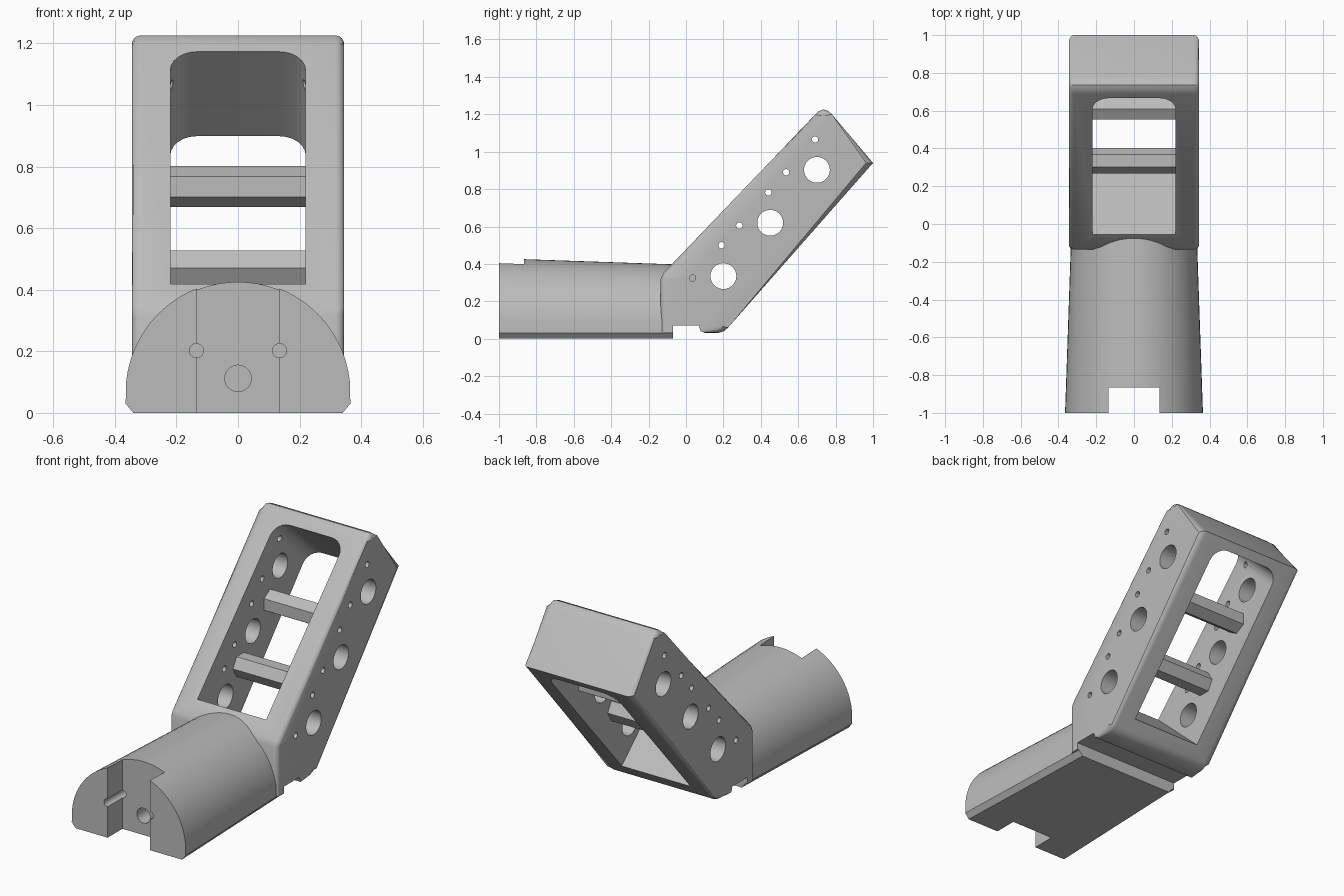
import bpy, bmesh, math
from mathutils import Vector

if "Cube" in bpy.data.objects:
    bpy.data.objects.remove(bpy.data.objects["Cube"])

grey = bpy.data.materials.new("plain grey")
grey.use_nodes = True
grey.diffuse_color = (0.5, 0.5, 0.5, 1)
grey.node_tree.nodes["Principled BSDF"].inputs["Base Color"].default_value = (0.5, 0.5, 0.5, 1)


def make_object(name, bm):
    bmesh.ops.recalc_face_normals(bm, faces=bm.faces)
    mesh = bpy.data.meshes.new(name)
    bm.to_mesh(mesh)
    bm.free()
    mesh.materials.append(grey)
    obj = bpy.data.objects.new(name, mesh)
    bpy.context.collection.objects.link(obj)
    return obj


def loft(bm, start, end):
    """Closed solid between two matching outlines."""
    a = [bm.verts.new(p) for p in start]
    b = [bm.verts.new(p) for p in end]
    bm.faces.new(a)
    bm.faces.new(b[::-1])
    for i in range(len(a)):
        j = (i + 1) % len(a)
        bm.faces.new((a[i], a[j], b[j], b[i]))
    return a, b


def across(bm, outline, x0, x1):
    """Extrude a (y, z) outline along x."""
    return loft(bm, [(x0, y, z) for y, z in outline], [(x1, y, z) for y, z in outline])


def along(bm, outline, y0, y1):
    """Extrude an (x, z) outline along y."""
    return loft(bm, [(x, y0, z) for x, z in outline], [(x, y1, z) for x, z in outline])


def ring(cx, cy, radius, count, turn=0.0):
    steps = [turn + math.tau * i / count for i in range(count)]
    return [(cx + radius * math.cos(t), cy + radius * math.sin(t)) for t in steps]


def cut(obj, cutters):
    """Subtract the closed solids one after another."""
    for cutter in cutters:
        cutter.hide_render = True
        mod = obj.modifiers.new("cut", "BOOLEAN")
        mod.operation = "DIFFERENCE"
        mod.solver = "EXACT"
        mod.object = cutter
        bpy.context.view_layer.objects.active = obj
        bpy.ops.object.modifier_apply(modifier=mod.name)
        bpy.data.objects.remove(cutter)


def smooth(obj, angle=30):
    bpy.ops.object.select_all(action="DESELECT")
    obj.select_set(True)
    bpy.context.view_layer.objects.active = obj
    bpy.ops.object.shade_smooth_by_angle(angle=math.radians(angle))


# Slanted frame: side profile with softened outer edges
rounded = [(-0.135, 0.03), (-0.135, 0.32), (-0.122, 0.35), (0.69, 1.198), (0.71, 1.217),
           (0.735, 1.226), (0.76, 1.218), (0.78, 1.2), (1.0, 0.94), (0.225, 0.06),
           (0.205, 0.042), (0.175, 0.032), (0.1, 0.032)]
groove = [(0.078, 0.04), (0.068, 0.07), (-0.07, 0.07), (-0.07, 0.03)]
bm = bmesh.new()
sides = across(bm, rounded + groove, -0.345, 0.345)
edges = [bm.edges.get((s[i], s[i + 1])) for s in sides for i in range(len(rounded) - 1)]
bmesh.ops.bevel(bm, geom=edges, offset=0.028, offset_type="OFFSET", segments=4,
                profile=0.5, affect="EDGES", clamp_overlap=False)
frame = make_object("slanted_frame", bm)

# Window through the frame, rounded at its upper corners
origin = Vector((0, -0.05, 0.412))
up = Vector((0, 0.678, 0.735))
through = Vector((0, 0.735, -0.678))
half, length, r = 0.22, 1.045, 0.085
shape = [(-half, 0), (half, 0)]
for side, first in ((1, 0), (-1, 90)):
    for i in range(7):
        t = math.radians(first + 15 * i)
        shape.append((side * (half - r) + r * math.cos(t), length - r + r * math.sin(t)))
base = [Vector((x, 0, 0)) + origin + up * s for x, s in shape]
bm = bmesh.new()
loft(bm, [p - through * 0.3 for p in base], [p + through * 0.9 for p in base])
window = make_object("window_cutter", bm)

# Large and small side holes; the lowest small ones are blind
holes = bmesh.new()
for y, z in ((0.2, 0.335), (0.45, 0.62), (0.7, 0.903)):
    across(holes, ring(y, z, 0.069, 40), -0.5, 0.5)
for y, z in ((0.19, 0.5), (0.285, 0.605), (0.44, 0.782), (0.535, 0.89), (0.69, 1.065)):
    across(holes, ring(y, z, 0.017, 16), -0.5, 0.5)
for side in (-1, 1):
    across(holes, ring(0.035, 0.325, 0.017, 16), side * 0.24, side * 0.5)
cut(frame, [window, make_object("hole_cutter", holes)])
smooth(frame)

# Two hexagonal cross bars
for name, y, z, turn in (("lower_cross_bar", 0.335, 0.47, 0), ("upper_cross_bar", 0.61, 0.735, math.pi / 6)):
    bm = bmesh.new()
    across(bm, ring(y, z, 0.067, 6, turn), -0.23, 0.23)
    make_object(name, bm)


# Domed base, tapering towards the frame
def dome(y, radius):
    pts = [(-radius + 0.025, 0), (radius - 0.025, 0), (radius, 0.03)]
    for i in range(33):
        t = math.radians(6 + 168 * i / 32)
        pts.append((radius * math.cos(t), 0.065 + radius * math.sin(t)))
    pts.append((-radius, 0.03))
    return [(x, y, z) for x, z in pts]


bm = bmesh.new()
loft(bm, dome(-1, 0.365), dome(-0.07, 0.333))
domed_base = make_object("domed_base", bm)

# End slot, centre bore and the two small bores on the slot walls
slot = bmesh.new()
along(slot, [(-0.135, -0.1), (0.135, -0.1), (0.135, 0.6), (-0.135, 0.6)], -1.2, -0.865)
bores = bmesh.new()
along(bores, ring(0, 0.112, 0.043, 32), -1.1, -0.6)
for x in (-0.135, 0.135):
    along(bores, ring(x, 0.202, 0.023, 20), -1.1, -0.75)
cut(domed_base, [make_object("slot_cutter", slot), make_object("bore_cutter", bores)])
smooth(domed_base)
